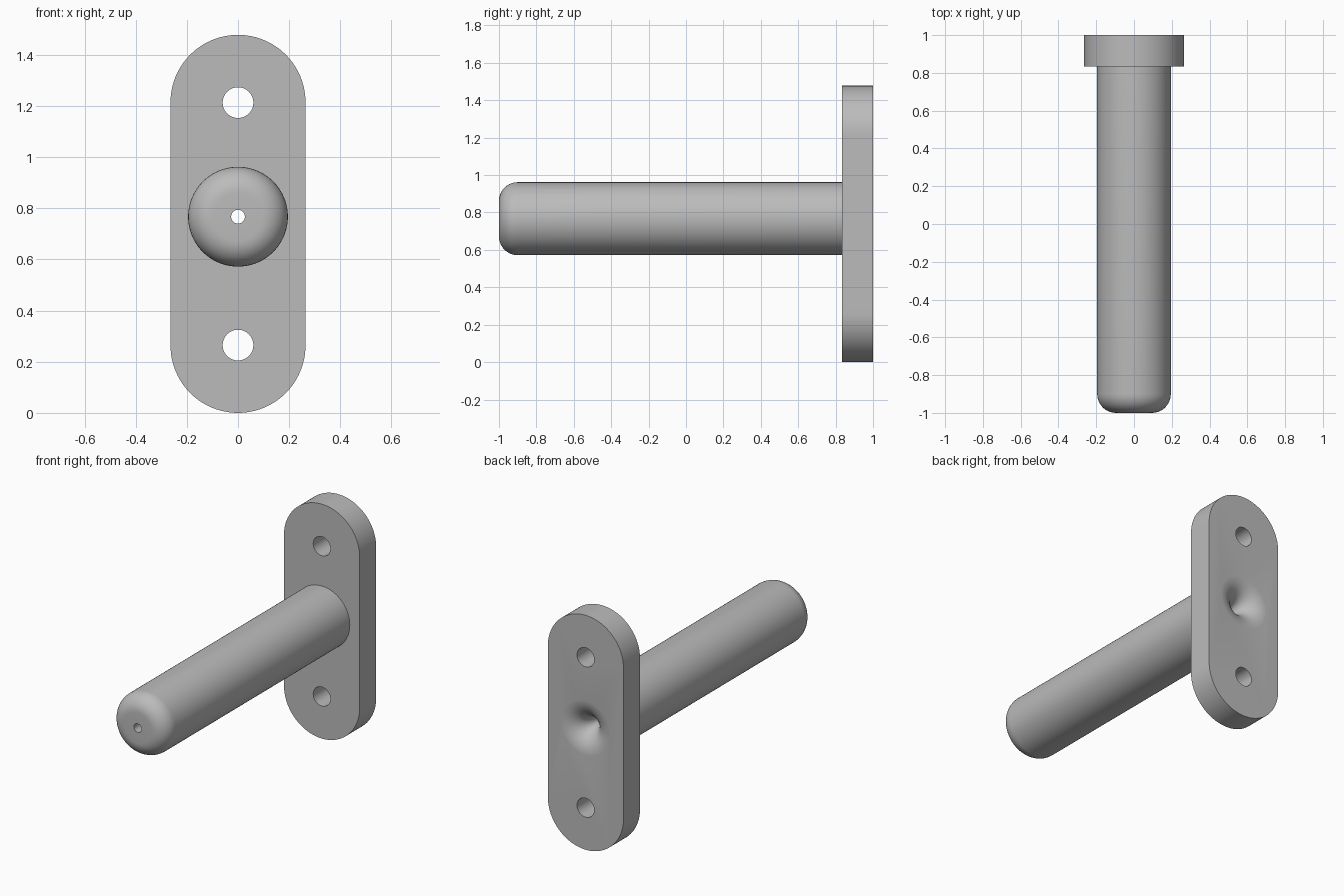
import bpy
import bmesh
from math import pi, sin, cos, radians

cube = bpy.data.objects.get("Cube")
if cube:
    bpy.data.objects.remove(cube, do_unlink=True)

HALF_W, HEIGHT = 0.264, 1.478        # plate half width and height
BACK, FRONT = 1.0, 0.835             # plate depth range
ROD_Z, ROD_R, BORE_R = 0.767, 0.195, 0.027
FLARE, TIP = 0.15, 0.1               # rounding of rear bore mouth and rod tip
HOLE_R, HOLE_Z = 0.06, 0.265

grey = bpy.data.materials.new("plain_grey")
grey.use_nodes = True
colour = (0.5, 0.5, 0.5, 1)
grey.diffuse_color = colour
grey.node_tree.nodes["Principled BSDF"].inputs["Base Color"].default_value = colour


def add_object(name, bm):
    bmesh.ops.recalc_face_normals(bm, faces=bm.faces)
    mesh = bpy.data.meshes.new(name)
    bm.to_mesh(mesh)
    bm.free()
    mesh.materials.append(grey)
    obj = bpy.data.objects.new(name, mesh)
    bpy.context.collection.objects.link(obj)
    return obj


def activate(obj):
    bpy.ops.object.select_all(action='DESELECT')
    obj.select_set(True)
    bpy.context.view_layer.objects.active = obj


def lathe(name, profile, z, closed=False, steps=96):
    """Revolve (radius, y) points about a y-axis line at height z."""
    bm = bmesh.new()
    rings = [[bm.verts.new((r * cos(2 * pi * i / steps), y, z + r * sin(2 * pi * i / steps)))
              for i in range(steps)] for r, y in profile]
    pairs = list(zip(rings, rings[1:]))
    if closed:
        pairs.append((rings[-1], rings[0]))
    else:
        bm.faces.new(rings[0])
        bm.faces.new(rings[-1])
    for a, b in pairs:
        for i in range(steps):
            j = (i + 1) % steps
            bm.faces.new((a[i], a[j], b[j], b[i]))
    return add_object(name, bm)


# Rod: tube with a rounded tip and a narrow bore, its root seated in the plate
tip = [(ROD_R - TIP + TIP * sin(radians(a)), -1 + TIP - TIP * cos(radians(a)))
       for a in range(0, 91, 9)]
rod = lathe("rod", [(BORE_R, -1)] + tip + [(ROD_R, FRONT + 0.005), (BORE_R, FRONT + 0.005)],
            ROD_Z, closed=True)

# Mounting plate: upright slab with semicircular ends
bm = bmesh.new()
outline = []
for centre, start in ((HEIGHT - HALF_W, 0), (HALF_W, pi)):
    for i in range(49):
        a = start + pi * i / 48
        outline.append(bm.verts.new((HALF_W * cos(a), BACK, centre + HALF_W * sin(a))))
face = bm.faces.new(outline)
extruded = bmesh.ops.extrude_face_region(bm, geom=[face], use_keep_orig=True)
moved = [v for v in extruded["geom"] if isinstance(v, bmesh.types.BMVert)]
bmesh.ops.translate(bm, verts=moved, vec=(0, FRONT - BACK, 0))
plate = add_object("mounting_plate", bm)

# Cutters: two screw holes and the trumpet-shaped rear mouth of the bore
cutters = [lathe("screw_hole_cutter", [(HOLE_R, 0.7), (HOLE_R, 1.1)], z, steps=48)
           for z in (HOLE_Z, HEIGHT - HOLE_Z)]
mouth = [(BORE_R + FLARE - FLARE * cos(radians(a)), BACK - FLARE + FLARE * sin(radians(a)))
         for a in range(0, 85, 6)]
rim = BORE_R + FLARE
cutters.append(lathe("bore_mouth_cutter", [(BORE_R, 0.7)] + mouth + [(rim, BACK + 0.001), (rim, 1.1)],
                     ROD_Z))
activate(plate)
for cutter in cutters:
    mod = plate.modifiers.new("cut", 'BOOLEAN')
    mod.operation = 'DIFFERENCE'
    mod.solver = 'EXACT'
    mod.object = cutter
    bpy.ops.object.modifier_apply(modifier=mod.name)
    bpy.data.objects.remove(cutter, do_unlink=True)

# Smooth curved walls, crisp rims
for obj in (rod, plate):
    activate(obj)
    bpy.ops.object.shade_smooth_by_angle(angle=radians(30))
